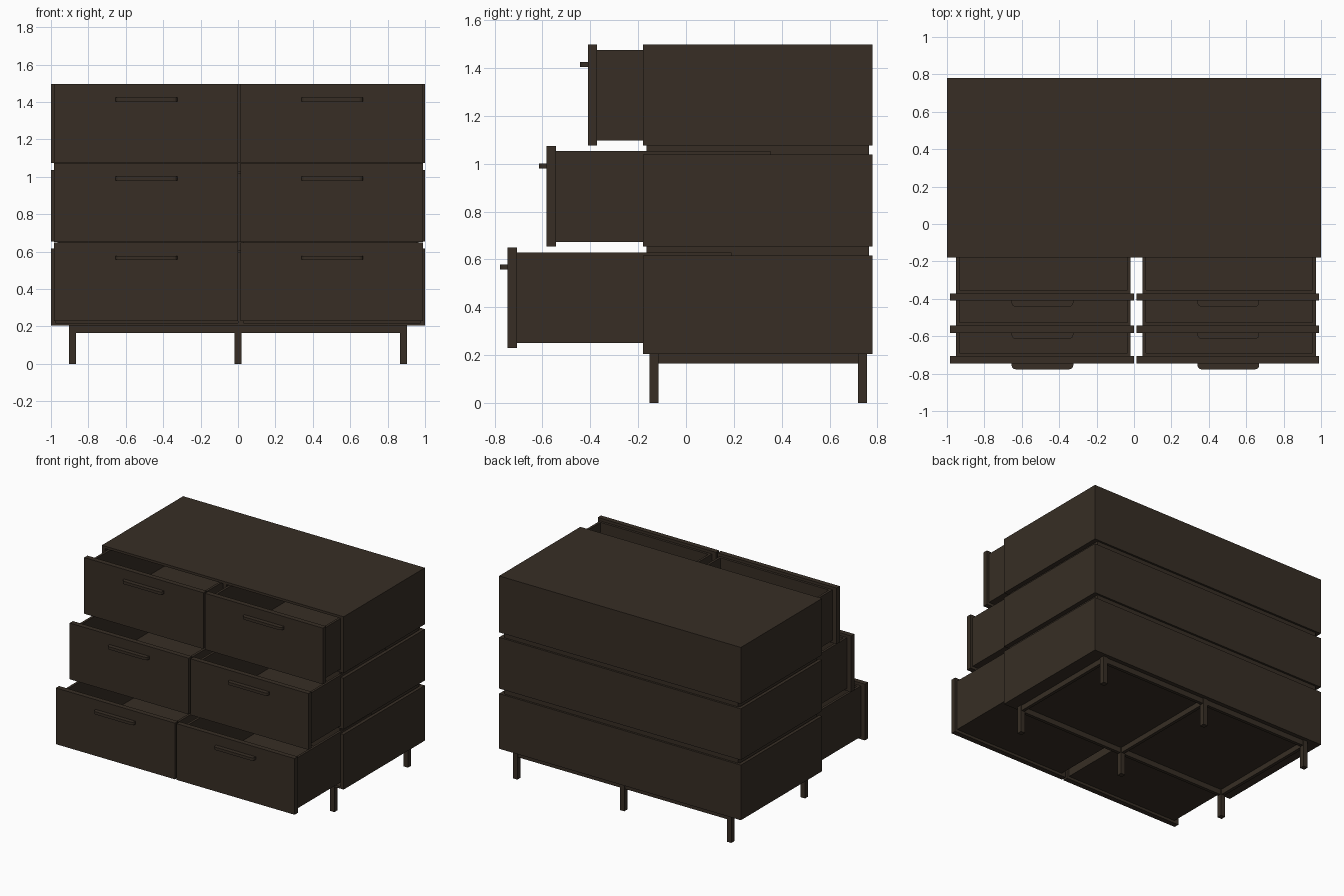
import bpy, bmesh
from mathutils import Matrix, Vector

if "Cube" in bpy.data.objects:
    bpy.data.objects.remove(bpy.data.objects["Cube"])

wood = bpy.data.materials.new("dark_walnut")
wood.diffuse_color = (0.038, 0.027, 0.018, 1)
wood.use_nodes = True
wood.node_tree.nodes["Principled BSDF"].inputs["Base Color"].default_value = wood.diffuse_color


def make(name, boxes, round_front=0.0):
    """One object from a list of boxes given as (x0, x1, y0, y1, z0, z1)."""
    bm = bmesh.new()
    for x0, x1, y0, y1, z0, z1 in boxes:
        mid = Vector((x0 + x1, y0 + y1, z0 + z1)) / 2
        bmesh.ops.create_cube(bm, size=1, matrix=Matrix.Translation(mid) @
                              Matrix.Diagonal((x1 - x0, y1 - y0, z1 - z0, 1)))
    if round_front:
        # round the vertical edges at the front corners
        y_min = min(v.co.y for v in bm.verts)
        corners = [e for e in bm.edges
                   if all(v.co.y < y_min + 1e-4 for v in e.verts)
                   and abs(e.verts[0].co.x - e.verts[1].co.x) < 1e-4]
        bmesh.ops.bevel(bm, geom=corners, offset=round_front, segments=4,
                        profile=0.5, affect='EDGES')
    me = bpy.data.meshes.new(name)
    bm.to_mesh(me)
    bm.free()
    me.materials.append(wood)
    ob = bpy.data.objects.new(name, me)
    bpy.context.collection.objects.link(ob)
    return ob


FRONT, BACK, T = -0.18, 0.78, 0.025

# Carcass: three stacked shells, open at the front
shells = [("lower", 0.205, 0.617), ("middle", 0.655, 1.038), ("upper", 1.075, 1.497)]
for name, z0, z1 in shells:
    panels = [
        (-1, -1 + T, FRONT, BACK, z0, z1),
        (1 - T, 1, FRONT, BACK, z0, z1),
        (-1 + T, 1 - T, BACK - T, BACK, z0, z1),
        (-1 + T, 1 - T, FRONT, BACK - T, z0, z0 + 0.015),
        (0.0, 0.03, FRONT, BACK - T, z0 + 0.015, z1 - 0.018),
    ]
    if name == "upper":
        panels.append((-1 + T, 1 - T, FRONT, BACK - T, z1 - 0.018, z1))
    make(name + "_carcass", panels)

# Recessed strips between the shells
for name, z0, z1 in (("lower", 0.605, 0.66), ("upper", 1.026, 1.08)):
    make(name + "_groove_strip", [
        (-0.965, -0.955, -0.165, 0.765, z0, z1),
        (0.955, 0.965, -0.165, 0.765, z0, z1),
        (-0.955, 0.955, 0.75, 0.765, z0, z1),
        (0.0, 0.03, -0.165, 0.75, z0, z1)])

# Drawers: front panel, open box and pull, each row pulled out further
rows = [("lower", -0.745, 0.23, 0.65), ("middle", -0.582, 0.653, 1.073),
        ("upper", -0.41, 1.077, 1.497)]
W = 0.018
for row, y, z0, z1 in rows:
    for side, x0, x1 in (("left", -0.985, 0.0), ("right", 0.013, 0.99)):
        tag = row + "_" + side
        make(tag + "_drawer_front", [(x0, x1, y, y + 0.038, z0, z1)])
        a, b = x0 + 0.033, x1 - 0.018
        f, r = y + 0.038, y + 0.935
        lo, hi = z0 + 0.02, z1 - 0.021
        make(tag + "_drawer_box", [
            (a, a + W, f, r, lo, hi), (b - W, b, f, r, lo, hi),
            (a + W, b - W, f, f + W, lo, hi), (a + W, b - W, r - W, r, lo, hi),
            (a + W, b - W, f + W, r - W, lo, lo + 0.015)])
        c = (x0 + x1) / 2 + 0.003
        make(tag + "_pull", [(c - 0.165, c + 0.165, y - 0.032, y, z1 - 0.093, z1 - 0.072)],
             round_front=0.022)

# Base: six square legs joined by a rail frame
leg_x, leg_y, h = (-0.885, 0.0, 0.885), (-0.134, 0.737), 0.0185
for i, x in enumerate(leg_x):
    for j, y in enumerate(leg_y):
        make(("front", "back")[j] + "_leg_" + ("left", "centre", "right")[i],
             [(x - h, x + h, y - h, y + h, 0, 0.205)])
    make("cross_rail", [(x - 0.012, x + 0.012, leg_y[0], leg_y[1], 0.165, 0.206)])
for y in leg_y:
    make("long_rail", [(leg_x[0], leg_x[2], y - 0.012, y + 0.012, 0.165, 0.206)])
